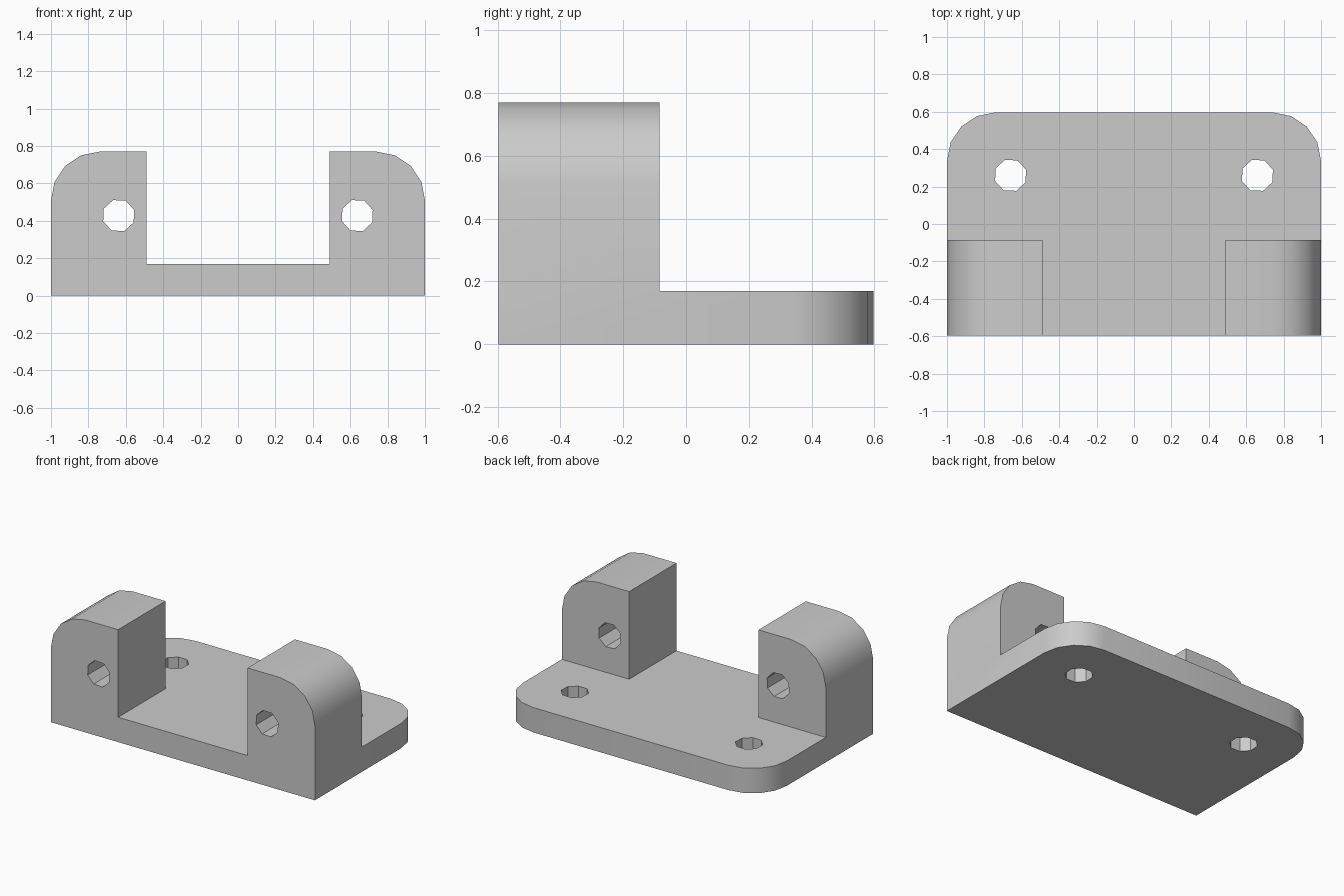
import bpy, bmesh
from math import cos, sin, pi, radians
from mathutils import Vector

cube = bpy.data.objects.get("Cube")
if cube:
    bpy.data.objects.remove(cube, do_unlink=True)

HALF_W, HALF_D = 1.0, 0.597
BASE_H, POST_H = 0.17, 0.77
POST_IN, POST_BACK = 0.49, -0.085
RADIUS, HOLE_R = 0.26, 0.088

grey = bpy.data.materials.new("plain_grey")
grey.use_nodes = True
colour = (0.6, 0.6, 0.6, 1)
grey.diffuse_color = colour
grey.node_tree.nodes["Principled BSDF"].inputs["Base Color"].default_value = colour


def prism(name, outline, start, sweep):
    """Extrude a closed outline of 3D points along a vector."""
    bm = bmesh.new()
    face = bm.faces.new([bm.verts.new(Vector(p) + Vector(start)) for p in outline])
    new = bmesh.ops.extrude_face_region(bm, geom=[face])["geom"]
    bmesh.ops.translate(bm, vec=sweep,
                        verts=[v for v in new if isinstance(v, bmesh.types.BMVert)])
    bmesh.ops.recalc_face_normals(bm, faces=bm.faces)
    mesh = bpy.data.meshes.new(name)
    bm.to_mesh(mesh)
    bm.free()
    mesh.materials.append(grey)
    obj = bpy.data.objects.new(name, mesh)
    bpy.context.collection.objects.link(obj)
    return obj


def arc(cx, cy, r, first, step, count):
    return [(cx + r * cos(radians(first + i * step)),
             cy + r * sin(radians(first + i * step))) for i in range(count)]


def combine(target, tool, operation):
    """Apply an exact boolean and discard the tool."""
    mod = target.modifiers.new(operation, 'BOOLEAN')
    mod.operation, mod.solver, mod.object = operation, 'EXACT', tool
    bpy.context.view_layer.objects.active = target
    bpy.ops.object.modifier_apply(modifier=mod.name)
    bpy.data.objects.remove(tool, do_unlink=True)


# Base plate with two rounded back corners
corner = arc(HALF_W - RADIUS, HALF_D - RADIUS, RADIUS, 0, 22.5, 5)
plate = [(HALF_W, -HALF_D)] + corner
plate += [(-x, y) for x, y in reversed(plate)]
bracket = prism("mounting_bracket", [(x, y, 0) for x, y in plate],
                (0, 0, 0), (0, 0, BASE_H))

# Two upright lugs, rounded on the outer top corner
corner = arc(HALF_W - RADIUS, POST_H - RADIUS, RADIUS, 0, 22.5, 5)
lug = [(POST_IN, 0), (HALF_W, 0)] + corner + [(POST_IN, POST_H)]
for side in (-1, 1):
    post = prism("lug", [(side * x, 0, z) for x, z in lug],
                 (0, -HALF_D, 0), (0, POST_BACK + HALF_D, 0))
    combine(bracket, post, 'UNION')

# Octagonal holes through the lugs and the plate
hole = arc(0, 0, HOLE_R, 20, 45, 8)
for side in (-1, 1):
    pin = prism("pin_hole", [(a, 0, b) for a, b in hole],
                (side * 0.638, -0.8, 0.428), (0, 1, 0))
    combine(bracket, pin, 'DIFFERENCE')
    screw = prism("screw_hole", [(a, b, 0) for a, b in hole],
                  (side * 0.66, 0.26, -0.2), (0, 0, 0.6))
    combine(bracket, screw, 'DIFFERENCE')

# Merge coplanar faces, then smooth only the rounded corners
bm = bmesh.new()
bm.from_mesh(bracket.data)
bmesh.ops.remove_doubles(bm, verts=bm.verts, dist=0.0005)
bmesh.ops.dissolve_limit(bm, angle_limit=radians(1), verts=bm.verts, edges=bm.edges)
bm.to_mesh(bracket.data)
bm.free()
bpy.ops.object.select_all(action='DESELECT')
bracket.select_set(True)
bpy.context.view_layer.objects.active = bracket
bpy.ops.object.shade_smooth_by_angle(angle=radians(30))
